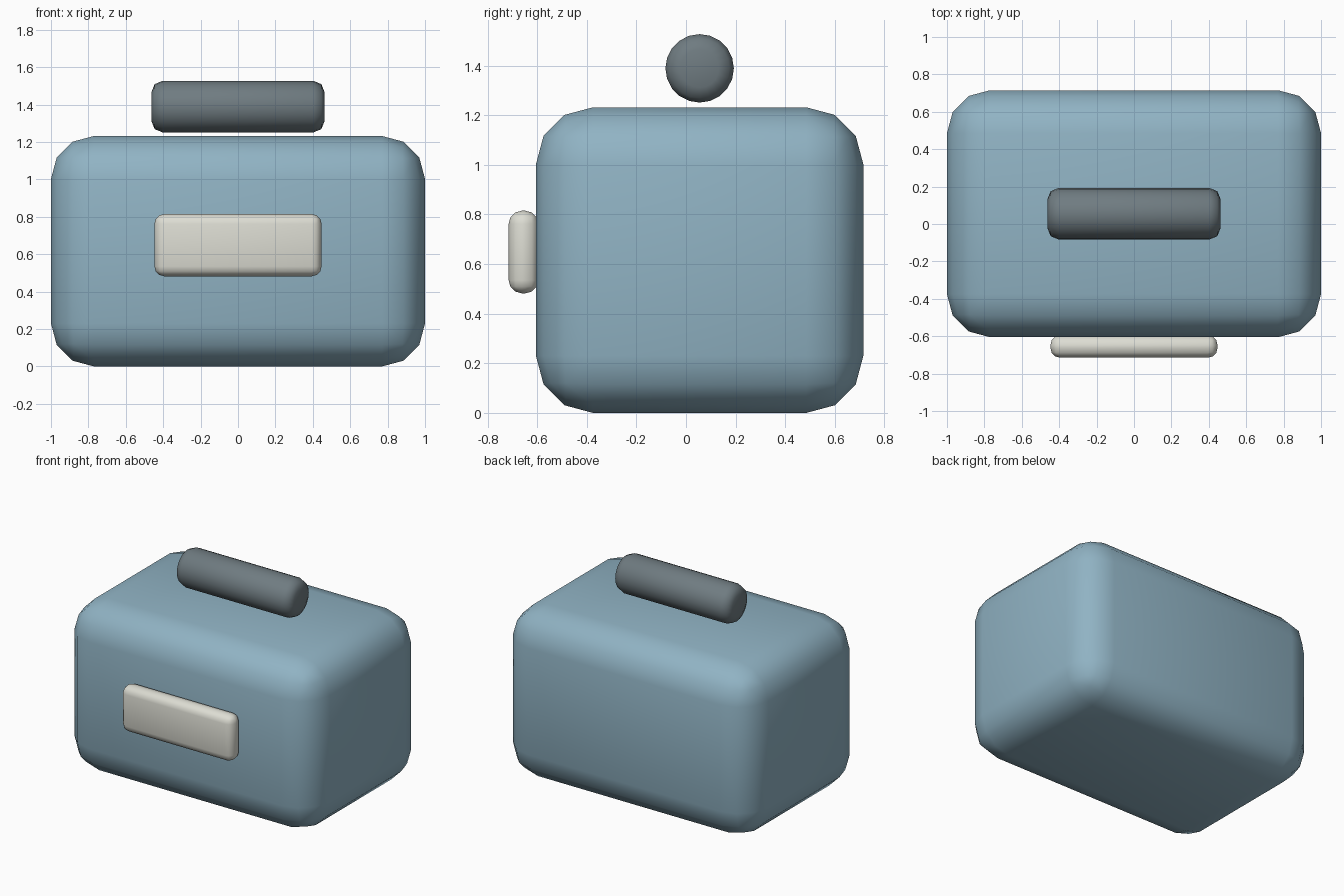
import bpy
import math

default = bpy.data.objects.get("Cube")
if default:
    bpy.data.objects.remove(default, do_unlink=True)


def material(name, rgb):
    mat = bpy.data.materials.new(name)
    mat.use_nodes = True
    color = (*rgb, 1.0)
    mat.diffuse_color = color
    mat.node_tree.nodes["Principled BSDF"].inputs["Base Color"].default_value = color
    return mat


def finish(name, mat, bevel, segments):
    """Name the active object, round its edges and shade it smooth."""
    obj = bpy.context.object
    obj.name = name
    obj.data.materials.append(mat)
    bpy.ops.object.transform_apply(location=False, rotation=True, scale=True)
    mod = obj.modifiers.new("Rounded edges", "BEVEL")
    mod.width = bevel
    mod.segments = segments
    mod.limit_method = "ANGLE"
    mod.angle_limit = math.radians(40)
    bpy.ops.object.shade_smooth()
    return obj


def rounded_box(name, low, high, mat, bevel, segments):
    center = [(a + b) / 2 for a, b in zip(low, high)]
    bpy.ops.mesh.primitive_cube_add(size=1, location=center)
    bpy.context.object.scale = [b - a for a, b in zip(low, high)]
    return finish(name, mat, bevel, segments)


blue = material("soft blue", (0.28, 0.45, 0.55))
grey = material("slate grey", (0.16, 0.20, 0.22))
cream = material("warm white", (0.72, 0.72, 0.65))

# Main case
rounded_box("body", (-1, -0.605, 0), (1, 0.715, 1.232), blue, 0.23, 3)

# Plate on the front
rounded_box("front_plate", (-0.447, -0.715, 0.482), (0.447, -0.595, 0.815), cream, 0.053, 3)

# Floating bar handle above the case
bpy.ops.mesh.primitive_cylinder_add(vertices=20, radius=0.138, depth=0.926,
                                    location=(0, 0.055, 1.389),
                                    rotation=(0, math.pi / 2, 0))
finish("handle", grey, 0.06, 2)
